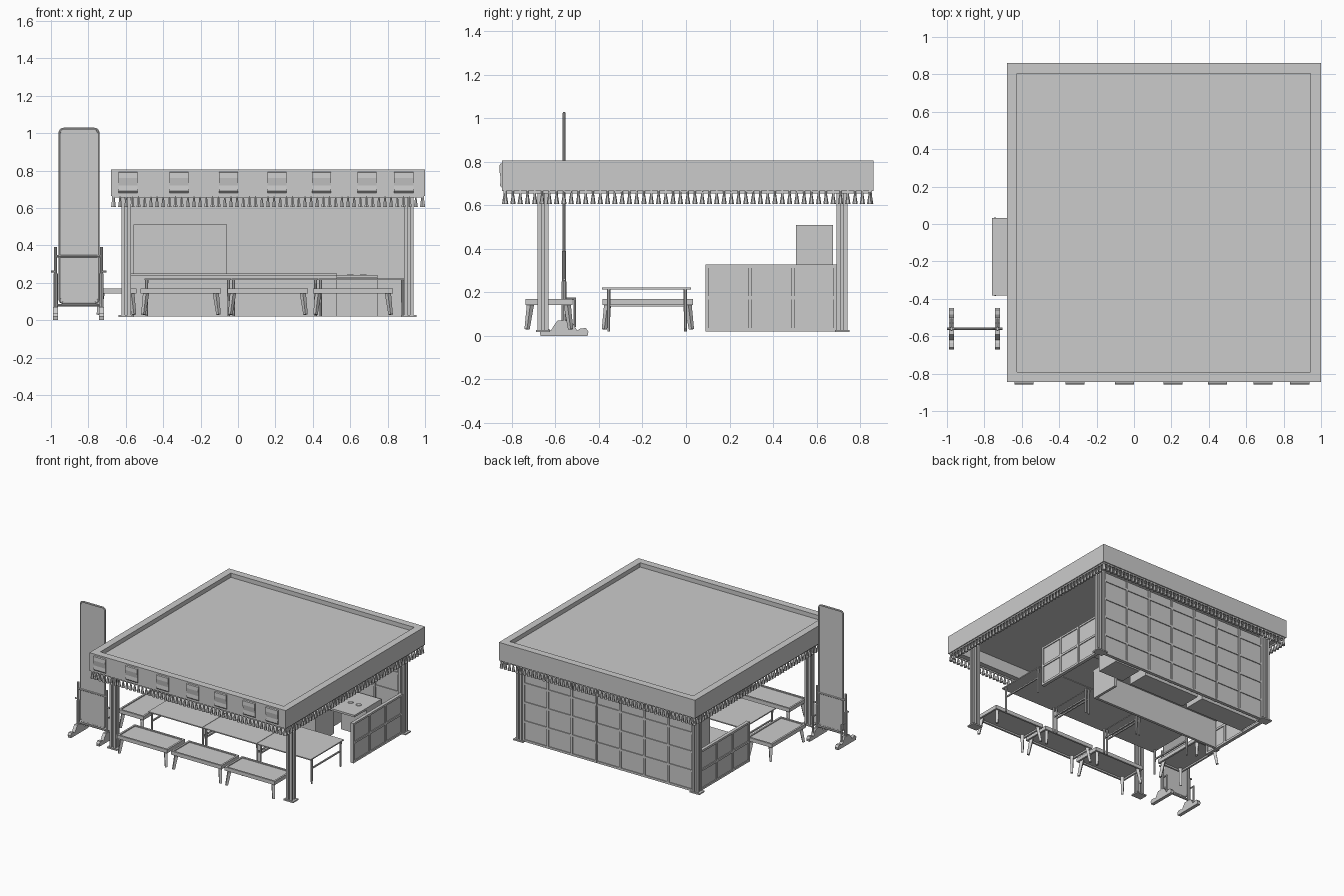
import bpy, bmesh, math
from mathutils import Vector

if "Cube" in bpy.data.objects:
    bpy.data.objects.remove(bpy.data.objects["Cube"])


def finish(name, bm):
    bmesh.ops.recalc_face_normals(bm, faces=bm.faces)
    me = bpy.data.meshes.new(name)
    bm.to_mesh(me)
    bm.free()
    ob = bpy.data.objects.new(name, me)
    bpy.context.collection.objects.link(ob)
    return ob


def add_box(bm, x0, x1, y0, y1, z0, z1):
    vs = [bm.verts.new((x, y, z)) for x in (x0, x1) for y in (y0, y1) for z in (z0, z1)]
    for f in ((0, 1, 3, 2), (4, 6, 7, 5), (0, 4, 5, 1), (2, 3, 7, 6), (0, 2, 6, 4), (1, 5, 7, 3)):
        bm.faces.new([vs[i] for i in f])


def boxes(name, items):
    bm = bmesh.new()
    for b in items:
        add_box(bm, *b)
    return finish(name, bm)


def prism(name, pts, axis, a, b):
    """Extrude a closed 2D profile along an axis from a to b."""
    put = {'x': lambda p, t: (t, p[0], p[1]), 'y': lambda p, t: (p[0], t, p[1]),
           'z': lambda p, t: (p[0], p[1], t)}[axis]
    bm = bmesh.new()
    lo = [bm.verts.new(put(p, a)) for p in pts]
    hi = [bm.verts.new(put(p, b)) for p in pts]
    bm.faces.new(lo)
    bm.faces.new(hi)
    n = len(pts)
    for i in range(n):
        j = (i + 1) % n
        bm.faces.new((lo[i], lo[j], hi[j], hi[i]))
    return finish(name, bm)


def strut(bm, a, b, r0, r1, sides=4):
    """Tapered leg or rod between two points."""
    a, b = Vector(a), Vector(b)
    d = b - a
    q = d.to_track_quat('Z', 'Y')
    rings = []
    for p, r in ((a, r0), (b, r1)):
        rings.append([bm.verts.new(p + q @ Vector((r * math.cos(t), r * math.sin(t), 0)))
                      for t in [(i + .5) * math.tau / sides for i in range(sides)]])
    bm.faces.new(rings[0])
    bm.faces.new(rings[1])
    for i in range(sides):
        j = (i + 1) % sides
        bm.faces.new((rings[0][i], rings[0][j], rings[1][j], rings[1][i]))


# Canopy: deep rim with recessed roof panel
X0, X1, Y0, Y1, ZB, ZT, W = -.68, 1.0, -.845, .86, .665, .805, .055
boxes("canopy_rim", [(X0, X1, Y0, Y0 + W, ZB, ZT), (X0, X1, Y1 - W, Y1, ZB, ZT),
                     (X0, X0 + W, Y0 + W, Y1 - W, ZB, ZT), (X1 - W, X1, Y0 + W, Y1 - W, ZB, ZT)])
boxes("roof_panel", [(X0 + W, X1 - W, Y0 + W, Y1 - W, .755, .772)])

# Tassel fringe around all four edges
bm = bmesh.new()
N = 51
for i in range(N):
    t = (i + .5) / N
    x, y = X0 + (X1 - X0) * t, Y0 + (Y1 - Y0) * t
    for px, py in ((x, Y0 + .012), (x, Y1 - .012), (X0 + .012, y), (X1 - .01, y)):
        strut(bm, (px, py, ZB), (px, py, .642), .005, .006, 6)
        strut(bm, (px, py, .645), (px, py, .605), .006, .0125, 6)
finish("fringe", bm)
boxes("fringe_band", [(X0 + .006, X1 - .006, y, y + .008, .655, ZB) for y in (Y0 + .008, Y1 - .016)] +
      [(x, x + .008, Y0 + .006, Y1 - .006, .655, ZB) for x in (X0 + .008, X1 - .016)])

# Curved cloth plates on the front rim
for i, cx in enumerate((-.588, -.315, -.05, .208, .447, .69, .886)):
    prism(f"front_plate_{i + 1}", [(-.84, .795), (-.855, .79), (-.857, .76), (-.851, .72),
                                   (-.854, .69), (-.84, .675)], 'x', cx - .051, cx + .051)

# Corner posts with a groove on each side, and foot plates
h, s, d = .025, .007, .011
side = [(-h, -h), (-s, -h), (-s, -h + d), (s, -h + d), (s, -h)]
profile = []
for k in range(4):
    c, sn = round(math.cos(k * math.pi / 2)), round(math.sin(k * math.pi / 2))
    profile += [(c * x - sn * y, sn * x + c * y) for x, y in side]
for lr, px in (("left", -.597), ("right", .913)):
    for fb, py in (("front", -.657), ("back", .717)):
        prism(f"{fb}_{lr}_post", [(px + x, py + y) for x, y in profile], 'z', .02, .68)
        boxes(f"{fb}_{lr}_foot_plate", [(px - .042, px + .042, py - .033, py + .033, .018, .028)])


# Panelled walls: thin slab with a grid of battens on both faces
def grid_wall(name, axis, c, a0, a1, z1, cols):
    def oriented(u0, u1, t, z0, zz):
        return (u0, u1, c - t, c + t, z0, zz) if axis == 'x' else (c - t, c + t, u0, u1, z0, zz)
    items = [oriented(a0, a1, .006, .02, z1)]
    for i in range(cols + 1):
        u = a0 + .008 + (a1 - a0 - .016) * i / cols
        items.append(oriented(u - .008, u + .008, .014, .02, z1))
    z = .028
    while z < z1:
        items.append(oriented(a0, a1, .0125, z - .008, min(z + .008, z1)))
        z += .1465
    boxes(name, items)


grid_wall("back_wall", 'x', .717, -.573, .889, .68, 7)
grid_wall("left_half_wall", 'y', -.597, .09, .693, .328, 3)
grid_wall("right_half_wall", 'y', .913, .09, .693, .328, 3)

# Serving counter and the cabinets along the back wall
boxes("counter", [(-.58, .53, .19, .21, .02, .235), (-.58, .53, .18, .44, .235, .25),
                  (.51, .53, .21, .42, .02, .235)])
boxes("tall_cabinet", [(-.56, -.06, .505, .675, .02, .51)])
boxes("low_cabinet", [(-.02, .46, .505, .675, .02, .245)])
boxes("sink_cabinet", [(.53, .745, .36, .69, .225, .24), (.53, .745, .505, .69, .02, .225)])
bm = bmesh.new()
for x in (.60, .67):
    strut(bm, (x, .52, .24), (x, .52, .245), .02, .018, 12)
finish("cabinet_burners", bm)

# Three thin tables side by side
for i in range(3):
    x0 = -.5 + i * .465
    x1 = x0 + .462
    bm = bmesh.new()
    add_box(bm, x0, x1, -.385, .022, .214, .222)
    for x in (x0 + .012, x1 - .012):
        for y in (-.355, -.003):
            strut(bm, (x, y, .216), (x, y, .02), .009, .007, 8)
        add_box(bm, x - .005, x + .005, -.355, -.003, .135, .145)
    finish(f"table_{i + 1}", bm)


# Tray-like benches with splayed legs
def bench(name, cx, cy, lx, ly):
    bm = bmesh.new()
    t = .014
    x0, x1, y0, y1 = cx - lx, cx + lx, cy - ly, cy + ly
    for y in (y0, y1 - t):
        add_box(bm, x0, x1, y, y + t, .142, .17)
    for x in (x0, x1 - t):
        add_box(bm, x, x + t, y0 + t, y1 - t, .142, .17)
    add_box(bm, x0 + t, x1 - t, y0 + t, y1 - t, .154, .163)
    for sx in (-1, 1):
        for sy in (-1, 1):
            top = (cx + sx * (lx - .03), cy + sy * (ly - .025), .156)
            strut(bm, top, (cx + sx * (lx - .014), cy + sy * (ly - .008), .03), .017, .012)
    finish(name, bm)


for i, cx in enumerate((-.305, .16, .615)):
    bench(f"front_bench_{i + 1}", cx, -.63, .215, .108)
bench("side_bench", -.65, -.175, .108, .208)

# Banner stand: rounded panel with a tube frame
CX, CY, hw, z0, z1, r = -.85, -.56, .103, .092, 1.022, .022
outline = []
for ox, oz, start in ((hw - r, z1 - r, 0), (r - hw, z1 - r, 90), (r - hw, z0 + r, 180), (hw - r, z0 + r, 270)):
    for k in range(6):
        a = math.radians(start + 18 * k)
        outline.append((CX + ox + r * math.cos(a), oz + r * math.sin(a)))
prism("banner_panel", outline, 'y', CY - .004, CY + .004)
cu = bpy.data.curves.new("banner_frame", 'CURVE')
cu.dimensions = '3D'
cu.bevel_depth = .007
cu.bevel_resolution = 2
sp = cu.splines.new('POLY')
sp.points.add(len(outline) - 1)
for p, (x, z) in zip(sp.points, outline):
    p.co = (x, CY, z, 1)
sp.use_cyclic_u = True
frame = bpy.data.objects.new("banner_frame", cu)
bpy.context.collection.objects.link(frame)
bpy.context.view_layer.objects.active = frame
frame.select_set(True)
bpy.ops.object.convert(target='MESH')
bpy.ops.object.shade_smooth_by_angle()

# Banner feet, uprights, braces and cross bars
half = [(.108, 0), (.112, .02), (.1, .036), (.075, .034), (.06, .025), (.045, .05), (.03, .07)]
foot = [(CY + y, z) for y, z in half] + [(CY - y, z) for y, z in reversed(half)]
for lr, x, sgn in (("left", -.975, -1), ("right", -.73, 1)):
    prism(f"banner_{lr}_foot", foot, 'x', x - .013, x + .013)
    bm = bmesh.new()
    strut(bm, (x, CY, .05), (x, CY, .25), .012, .012, 10)
    strut(bm, (x, CY, .25), (x, CY, .39), .009, .009, 10)
    strut(bm, (x, CY + .05, .04), (x, CY + .05, .17), .006, .006, 8)
    strut(bm, (x, CY + .055, .17), (x, CY, .17), .006, .006, 8)
    strut(bm, (x, CY, .26), (x + sgn * .026, CY, .26), .006, .006, 8)
    finish(f"banner_{lr}_upright", bm)
bm = bmesh.new()
strut(bm, (-.975, CY, .342), (-.73, CY, .342), .008, .008, 8)
strut(bm, (-.975, CY, .08), (-.73, CY, .08), .008, .008, 8)
finish("banner_cross_bars", bm)
